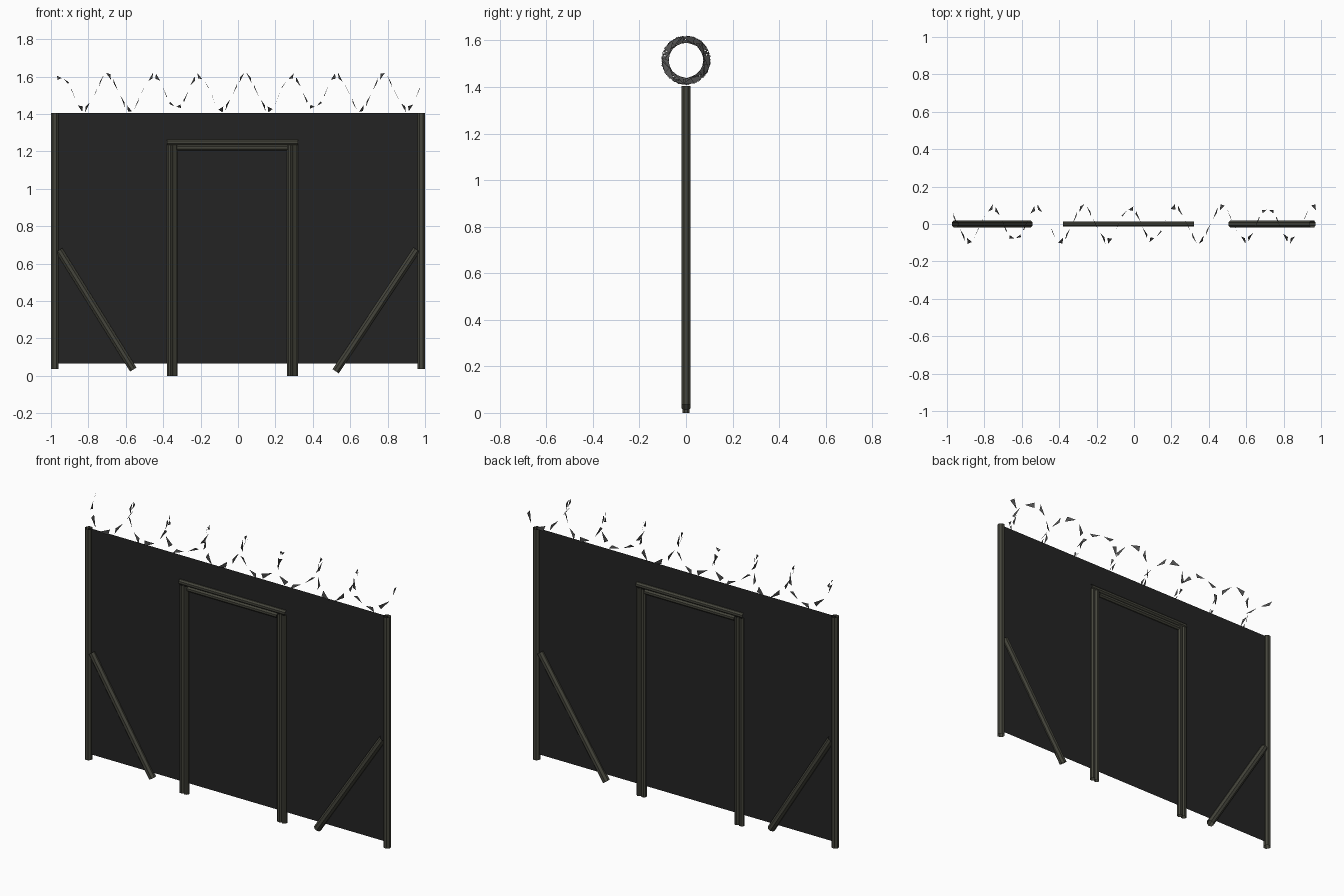
import bpy, bmesh, math
from mathutils import Vector

if "Cube" in bpy.data.objects:
    bpy.data.objects.remove(bpy.data.objects["Cube"])


def material(name, rgb):
    m = bpy.data.materials.new(name)
    m.diffuse_color = (*rgb, 1)
    m.use_nodes = True
    m.node_tree.nodes["Principled BSDF"].inputs["Base Color"].default_value = m.diffuse_color
    return m


OLIVE = material("dark olive metal", (0.06, 0.06, 0.045))
BLACK = material("black mesh", (0.017, 0.017, 0.017))
GREY = material("grey wire", (0.085, 0.085, 0.085))


def add_object(name, bm, mat):
    mesh = bpy.data.meshes.new(name)
    bm.to_mesh(mesh)
    bm.free()
    mesh.materials.append(mat)
    obj = bpy.data.objects.new(name, mesh)
    bpy.context.collection.objects.link(obj)
    return obj


def tube(name, a, b, half, sides=8):
    """Open eight-sided pipe from a to b; half = half width across flats."""
    a, b = Vector(a), Vector(b)
    axis = (b - a).normalized()
    v = Vector((0, 1, 0))          # every pipe lies in the fence plane
    u = v.cross(axis)
    r = half / math.cos(math.pi / sides)
    bm = bmesh.new()
    rings = []
    for p in (a, b):
        ring = []
        for i in range(sides):
            t = 2 * math.pi * (i + 0.5) / sides
            ring.append(bm.verts.new(p + u * r * math.cos(t) + v * r * math.sin(t)))
        rings.append(ring)
    for i in range(sides):
        j = (i + 1) % sides
        bm.faces.new((rings[0][i], rings[1][i], rings[1][j], rings[0][j]))
    bmesh.ops.reverse_faces(bm, faces=bm.faces)
    # make the walls face outward
    mid = (a + b) / 2
    bm.normal_update()
    for f in bm.faces:
        if f.normal.dot(f.calc_center_median() - mid) < 0:
            f.normal_flip()
    return add_object(name, bm, OLIVE)


# Fence sheet, one thin plane
bm = bmesh.new()
bm.faces.new([bm.verts.new(c) for c in
              ((-0.98, 0, 0.065), (0.98, 0, 0.065), (0.98, 0, 1.405), (-0.98, 0, 1.405))])
add_object("fence_mesh", bm, BLACK)

# End posts and their braces
for side, s in (("left", -1), ("right", 1)):
    tube(f"{side}_post", (s * 0.98, 0, 0.035), (s * 0.98, 0, 1.405), 0.02)
tube("left_brace", (-0.957, 0, 0.672), (-0.56, 0, 0.033), 0.02)
tube("right_brace", (0.955, 0, 0.675), (0.522, 0, 0.024), 0.02)

# Gate: outer frame and inner leaf pipes
R = 0.0145
for name, x in (("left_gate_post", -0.366), ("left_gate_stile", -0.337),
                ("right_gate_stile", 0.276), ("right_gate_post", 0.305)):
    tube(name, (x, 0, 0), (x, 0, 1.235), R)
tube("gate_lintel", (-0.38, 0, 1.248), (0.32, 0, 1.248), R)
tube("gate_top_rail", (-0.325, 0, 1.219), (0.264, 0, 1.219), R)

# Razor wire: separate blades strung along a helix
PITCH, X0, ZC = 0.246, -0.945, 1.515


def helix(x, r):
    t = 2 * math.pi * (x - X0) / PITCH
    return Vector((x, -r * math.sin(t), ZC + r * math.cos(t)))


bm = bmesh.new()
COUNT = 52
for i in range(COUNT):
    x = -0.955 + 1.915 * i / (COUNT - 1)
    d = 0.013 if i % 2 else -0.013
    pts = [helix(x - d, 0.077), helix(x + d, 0.107), helix(x + d * 0.7, 0.076)]
    if i % 4 > 1:
        pts = [helix(x - d, 0.106), helix(x + d, 0.076), helix(x + d * 0.7, 0.107)]
    bm.faces.new([bm.verts.new(p) for p in pts])
add_object("razor_wire", bm, GREY)
